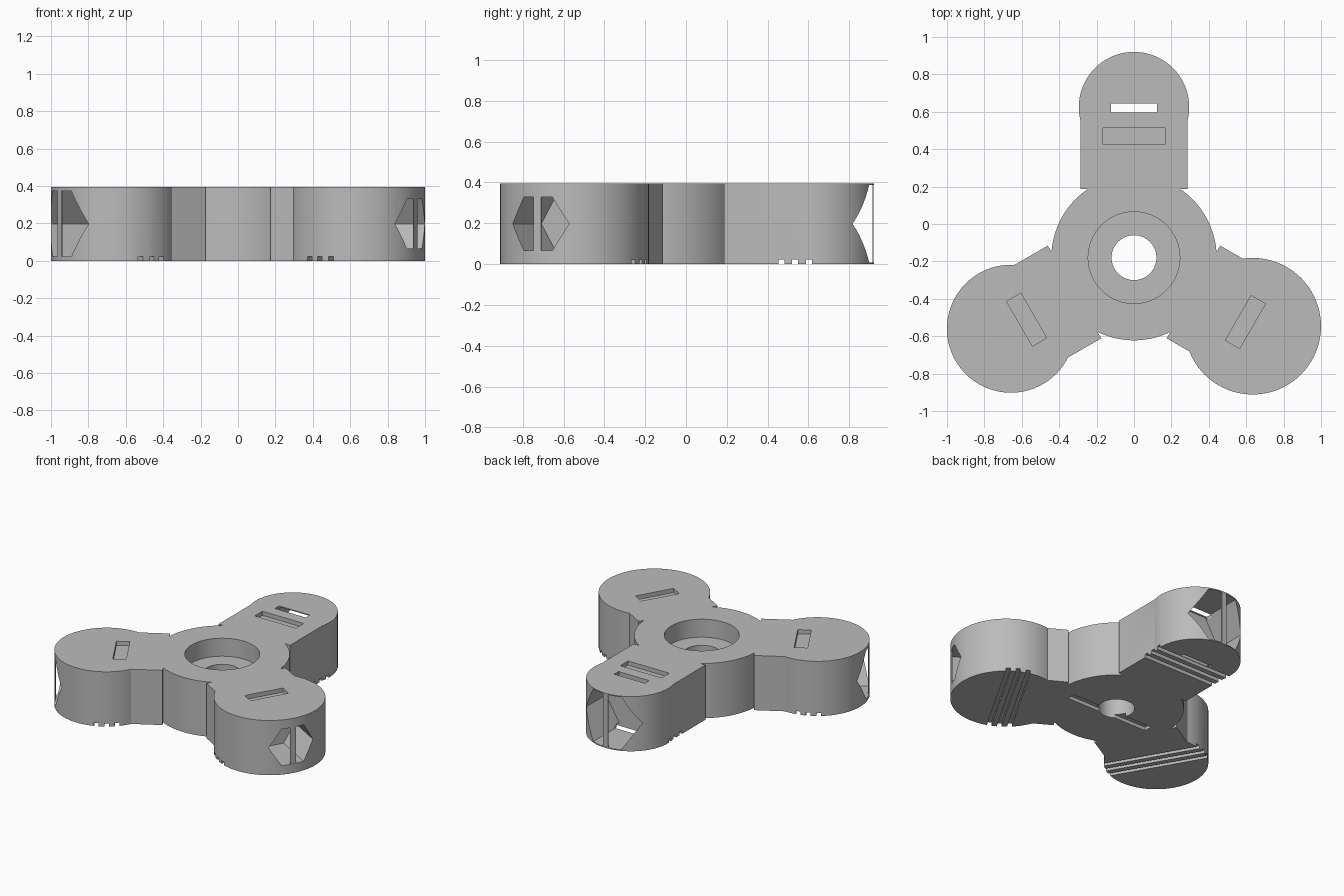
import bpy, bmesh
from math import radians, sin, cos, tau
from mathutils import Matrix, Vector

H = 0.395                      # overall thickness
HUB = Vector((0, -0.18, 0))    # hub axis

cube = bpy.data.objects.get("Cube")
if cube:
    bpy.data.objects.remove(cube, do_unlink=True)

grey = bpy.data.materials.new("plain_grey")
grey.use_nodes = True
grey.diffuse_color = (0.5, 0.5, 0.5, 1)
grey.node_tree.nodes["Principled BSDF"].inputs["Base Color"].default_value = (0.5, 0.5, 0.5, 1)


def prism(name, pts, vec, matrix):
    """Extrude a planar outline along vec and place it with matrix."""
    bm = bmesh.new()
    face = bm.faces.new([bm.verts.new(p) for p in pts])
    new = bmesh.ops.extrude_face_region(bm, geom=[face])["geom"]
    bmesh.ops.translate(bm, vec=vec, verts=[v for v in new if isinstance(v, bmesh.types.BMVert)])
    bmesh.ops.recalc_face_normals(bm, faces=bm.faces)
    bm.transform(matrix)
    mesh = bpy.data.meshes.new(name)
    bm.to_mesh(mesh)
    bm.free()
    mesh.materials.append(grey)
    obj = bpy.data.objects.new(name, mesh)
    bpy.context.collection.objects.link(obj)
    return obj


def box(name, x, y, z, matrix):
    pts = [(x[0], y[0], z[0]), (x[1], y[0], z[0]), (x[1], y[1], z[0]), (x[0], y[1], z[0])]
    return prism(name, pts, (0, 0, z[1] - z[0]), matrix)


def disc(name, r, y, z, matrix, n=96):
    pts = [(r * cos(tau * i / n), y + r * sin(tau * i / n), z[0]) for i in range(n)]
    return prism(name, pts, (0, 0, z[1] - z[0]), matrix)


def combine(body, tool, operation):
    mod = body.modifiers.new("combine", 'BOOLEAN')
    mod.operation, mod.object, mod.solver = operation, tool, 'EXACT'
    graph = bpy.context.evaluated_depsgraph_get()
    mesh = bpy.data.meshes.new_from_object(body.evaluated_get(graph))
    body.modifiers.clear()
    body.data = mesh
    bpy.data.objects.remove(tool, do_unlink=True)


# Hub
base = Matrix.Translation(HUB)
body = disc("spinner_body", 0.442, 0, (0, H), base, 128)

# Arms: name, angle, disc distance, disc radius, hexagon radius, hexagon half height,
# pocket start, groove centre, label slot centre, label slot half length
ARMS = [
    ("back", 0, 0.805, 0.295, 0.225, 0.19, 0.77, 0.715, 0.65, 0.165),
    ("right", 120, 0.76, 0.342, 0.2, 0.175, 0.78, 0.73, 0.663, 0.138),
    ("left", -120, 0.733, 0.365, 0.16, 0.132, 0.78, 0.715, 0.688, 0.138),
]
cutters, posts = [], []
for name, angle, dist, rad, hexr, hexh, start, groove, slot, half in ARMS:
    m = base @ Matrix.Rotation(radians(angle), 4, 'Z')
    combine(body, box("neck", (-0.286, 0.286), (0.367, dist), (0, H), m), 'UNION')
    combine(body, disc("lobe", rad, dist, (0, H), m), 'UNION')

    # Hexagonal pocket in the arm end
    f = hexr / 2
    outline = [(-hexr, 0), (-f, -hexh), (f, -hexh), (hexr, 0), (f, hexh), (-f, hexh)]
    pts = [(x, start, H / 2 + z) for x, z in outline]
    cutters.append(prism("pocket", pts, (0, 0.5, 0), m))

    # Shallow top slot and three grooves underneath
    cutters.append(box("slot", (-half, half), (slot - 0.044, slot + 0.044), (H - 0.03, H + 0.1), m))
    for i in (-1, 0, 1):
        y = groove + i * 0.067
        cutters.append(box("groove", (-0.42, 0.42), (y - 0.015, y + 0.015), (-0.1, 0.023), m))

    # Thin upright strip across the pocket opening
    posts.append((name, dist + rad, hexh, m))

# Through slot of the back arm
cutters.append(box("through_slot", (-0.123, 0.123), (0.776, 0.825), (-0.1, H + 0.1), base))
# Bearing seat, axle hole and the underside slot
cutters.append(disc("seat", 0.245, 0, (H - 0.13, H + 0.1), base))
cutters.append(disc("axle_hole", 0.12, 0, (-0.1, H + 0.1), base, 64))
cutters.append(box("under_slot", (-0.33, 0.33), (-0.1, -0.04), (-0.1, 0.025), base))
for tool in cutters:
    combine(body, tool, 'DIFFERENCE')

for name, tip, h, m in posts:
    box(name + "_arm_strip", (-0.021, 0.021), (tip - 0.007, tip - 0.001),
        (H / 2 - h - 0.003, H / 2 + h + 0.003), m)

# Smooth the round walls, keep the edges sharp
bpy.ops.object.select_all(action='DESELECT')
body.select_set(True)
bpy.context.view_layer.objects.active = body
bpy.ops.object.shade_smooth_by_angle(angle=radians(25))
